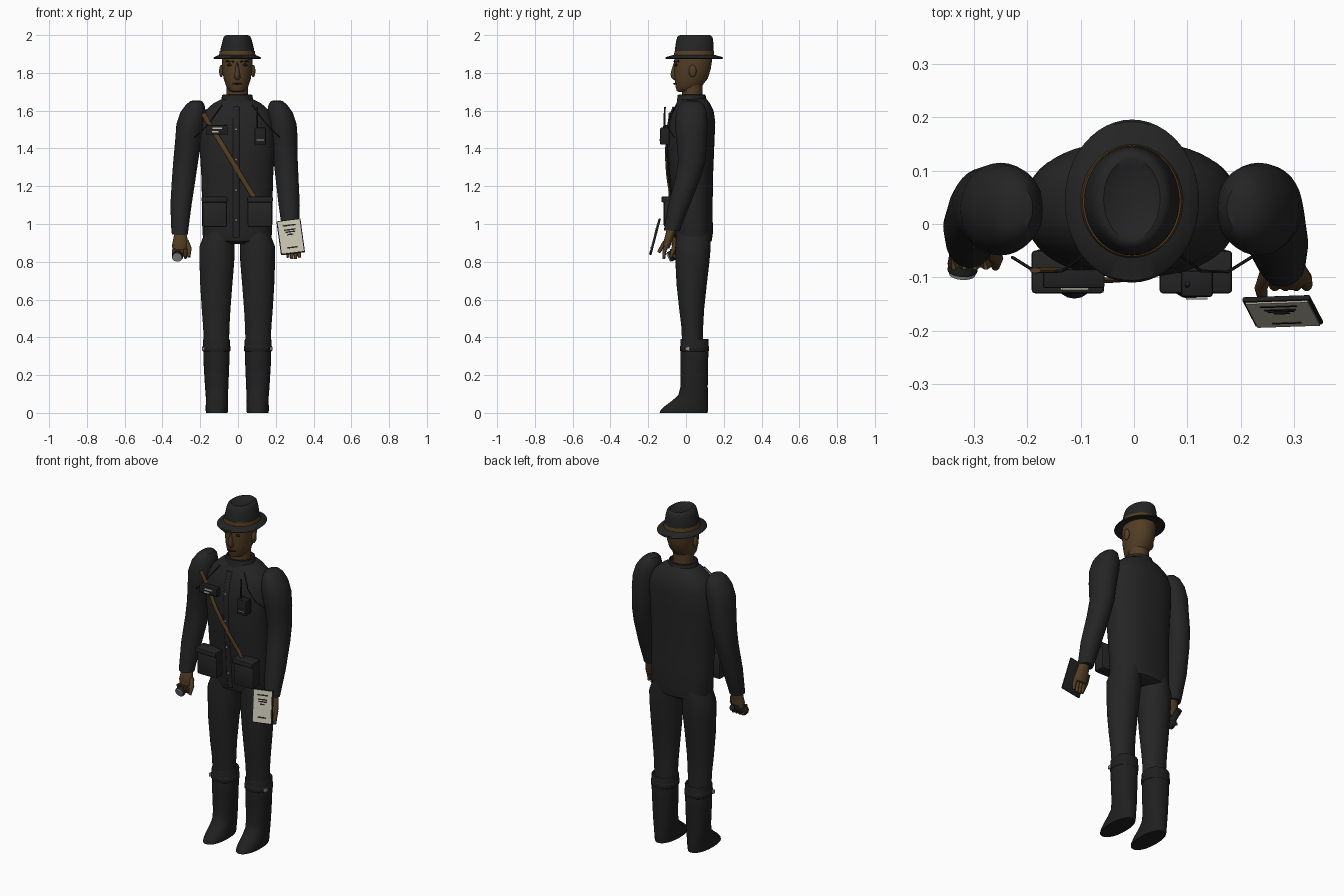
import bpy, bmesh, math
from mathutils import Vector, Matrix

def material(name, r, g, b):
    m = bpy.data.materials.new(name)
    m.diffuse_color = (r, g, b, 1)
    return m

CLOTH = material("black cloth", .018, .018, .018)
LEATHER = material("black leather", .014, .014, .014)
SKIN = material("brown skin", .085, .047, .018)
STRAP = material("brown leather", .095, .05, .016)
METAL = material("grey metal", .3, .3, .3)
PAPER = material("cream paper", .55, .53, .42)
DARK = material("dark eye", .02, .01, .006)

def finish(name, bm, mat, angle=40):
    bmesh.ops.recalc_face_normals(bm, faces=bm.faces)
    me = bpy.data.meshes.new(name)
    bm.to_mesh(me)
    bm.free()
    me.materials.append(mat)
    ob = bpy.data.objects.new(name, me)
    bpy.context.collection.objects.link(ob)
    bpy.ops.object.select_all(action='DESELECT')
    ob.select_set(True)
    bpy.context.view_layer.objects.active = ob
    bpy.ops.object.shade_smooth_by_angle(angle=math.radians(angle))
    return ob

def bridge(name, mat, rings, angle=40):
    bm = bmesh.new()
    vs = [[bm.verts.new(p) for p in ring] for ring in rings]
    n = len(vs[0])
    for a, b in zip(vs, vs[1:]):
        for i in range(n):
            j = (i + 1) % n
            bm.faces.new((a[i], a[j], b[j], b[i]))
    bm.faces.new(vs[0])
    bm.faces.new(vs[-1])
    return finish(name, bm, mat, angle)

# horizontal superellipse sections (z, cx, rx, cy, ry)
def loft(name, mat, secs, power=2, n=32, angle=40):
    rings = []
    for z, cx, rx, cy, ry in secs:
        ring = []
        for i in range(n):
            t = 2 * math.pi * i / n
            c, s = math.cos(t), math.sin(t)
            ring.append((cx + rx * math.copysign(abs(c) ** (2 / power), c),
                         cy + ry * math.copysign(abs(s) ** (2 / power), s), z))
        rings.append(ring)
    return bridge(name, mat, rings, angle)

# tube along points, with radius list or number; flat squeezes it along y
def tube(name, mat, pts, r, n=10, flat=1):
    pts = [Vector(p) for p in pts]
    rs = r if isinstance(r, (list, tuple)) else [r] * len(pts)
    rings = []
    for k, p in enumerate(pts):
        d = (pts[min(k + 1, len(pts) - 1)] - pts[max(k - 1, 0)]).normalized()
        v = Vector((0, 1, 0)) if abs(d.y) < .8 else Vector((0, 0, 1))
        u = d.cross(v).normalized()
        v = u.cross(d)
        rings.append([p + rs[k] * (u * math.cos(a) + v * flat * math.sin(a))
                      for a in (2 * math.pi * i / n for i in range(n))])
    return bridge(name, mat, rings, 50)

def box(name, mat, c, s, rot=Matrix(), bevel=.004):
    bm = bmesh.new()
    bmesh.ops.create_cube(bm, size=1)
    bmesh.ops.scale(bm, vec=s, verts=bm.verts)
    if bevel:
        bmesh.ops.bevel(bm, geom=bm.edges[:], offset=bevel, segments=2, affect='EDGES', profile=.5)
    bm.transform(Matrix.Translation(c) @ rot)
    return finish(name, bm, mat)

def ball(name, mat, c, s, rot=Matrix()):
    bm = bmesh.new()
    bmesh.ops.create_uvsphere(bm, u_segments=20, v_segments=12, radius=1)
    bm.transform(Matrix.Translation(c) @ rot @ Matrix.Diagonal((*s, 1)))
    return finish(name, bm, mat)

MID = -.004

# jacket body
TORSO = [(.895, MID, .12, .045, .07), (.91, MID, .172, .042, .094), (.95, MID, .185, .04, .102),
         (1.1, MID, .186, .035, .106), (1.25, MID, .19, .028, .115), (1.42, MID, .2, .025, .125),
         (1.54, MID, .197, .033, .122), (1.60, MID, .17, .038, .108), (1.64, MID, .125, .038, .088),
         (1.665, MID, .075, .036, .07)]
loft("jacket_body", CLOTH, TORSO, 2.3, 48)

def front(x, z):
    for a, b in zip(TORSO, TORSO[1:]):
        if a[0] <= z <= b[0]:
            t = (z - a[0]) / (b[0] - a[0])
            rx, cy, ry = (a[i] + t * (b[i] - a[i]) for i in (2, 3, 4))
            return cy - ry * max(0, 1 - abs((x - MID) / rx) ** 2.3) ** (1 / 2.3)
    return -.1

loft("collar", CLOTH, [(1.62, MID, .095, .032, .084), (1.65, MID, .086, .03, .078), (1.682, MID, .08, .03, .074),
                       (1.685, MID, .074, .03, .068), (1.66, MID, .07, .03, .065)])
zs = [.93 + .0575 * i for i in range(13)]
tube("front_placket", CLOTH, [(-.01, front(-.01, z) - .004, z) for z in zs], .017, 8, .4)
for z in (1.02, 1.18, 1.34, 1.5):
    ball("jacket_button", METAL, (-.01, front(0, z) - .011, z), (.006, .004, .006))

# hip pockets, shoulder cords
for s in (-1, 1):
    x = MID + s * .12
    box("hip_pocket", CLOTH, (x, -.083, 1.06), (.13, .07, .15), bevel=.01)
    box("pocket_flap", CLOTH, (x, -.09, 1.13), (.136, .08, .03), bevel=.006)
    tube("shoulder_cord", LEATHER, [(MID + s * a, y, z) for a, y, z in
         ((.08, -.05, 1.63), (.13, -.088, 1.56), (.18, -.09, 1.5), (.225, -.062, 1.46))], .003, 6)

# cross-body strap
pts = []
for i in range(13):
    t = i / 12
    x, z = -.185 + .27 * t, 1.585 - .445 * t
    pts.append((x, min(front(x, z), -.075) - .012, z))
tube("cross_strap", STRAP, pts, .013, 8, .4)

# chest name plate with blank bars, radio
box("chest_plate", LEATHER, (-.113, -.103, 1.498), (.115, .035, .05))
box("plate_bar_upper", PAPER, (-.11, -.122, 1.506), (.05, .004, .008), bevel=0)
box("plate_bar_lower", PAPER, (-.12, -.122, 1.488), (.035, .004, .008), bevel=0)
box("radio_body", LEATHER, (.118, -.112, 1.465), (.06, .05, .09), bevel=.006)
box("radio_grille", METAL, (.118, -.14, 1.445), (.04, .004, .004), bevel=0)
tube("radio_antenna", LEATHER, [(.1, -.115, 1.5), (.1, -.112, 1.62)], .005, 8)

# sleeves
LEFT = [(1.655, .212, .012, .03, .015), (1.65, .214, .032, .03, .045), (1.63, .219, .05, .03, .066),
        (1.59, .23, .068, .029, .081), (1.53, .242, .076, .028, .087), (1.45, .253, .071, .03, .082),
        (1.34, .268, .066, .034, .073), (1.25, .278, .063, .025, .066), (1.1, .294, .056, -.005, .057),
        (.97, .3, .045, -.035, .044), (.945, .3, .042, -.04, .042)]
RIGHT = [r for r in LEFT[:6]] + [(1.34, .26, .064, .032, .073), (1.25, .267, .061, .012, .068),
         (1.1, .279, .056, -.037, .057), (1.0, .284, .047, -.066, .046), (.965, .286, .043, -.075, .042)]
for s, secs, nm in ((-1, LEFT, "sleeve_holding_torch"), (1, RIGHT, "sleeve_holding_card")):
    loft(nm, CLOTH, [(z, MID + s * (x - .004 * s), rx, cy, ry) for z, x, rx, cy, ry in secs])

# hand with torch
loft("torch_hand_palm", SKIN, [(.96, -.303, .028, -.035, .026), (.93, -.305, .036, -.045, .026),
                               (.89, -.306, .043, -.05, .026), (.855, -.308, .036, -.05, .022)], n=20)
for i in range(4):
    x = -.338 + .02 * i
    tube("torch_finger", SKIN, [(x, -.045, .88), (x, -.075, .862), (x, -.07, .835), (x, -.045, .82)],
         [.012, .012, .011, .007])
tube("torch_thumb", SKIN, [(-.275, -.045, .91), (-.258, -.065, .87), (-.26, -.08, .825)], [.014, .013, .008])
tube("torch_body", LEATHER, [(-.31, .01, .875), (-.318, -.05, .845), (-.32, -.058, .84), (-.322, -.088, .826)],
     [.017, .018, .027, .028], 20)
tube("torch_lens", METAL, [(-.322, -.087, .8265), (-.3225, -.094, .823)], .025, 20)

# hand with card
loft("card_hand_palm", SKIN, [(.99, .286, .028, -.072, .026), (.945, .287, .036, -.085, .024),
                              (.9, .288, .044, -.098, .022), (.87, .29, .038, -.106, .018)], n=20)
for i in range(4):
    x = .262 + .02 * i
    tube("card_finger", SKIN, [(x, -.1, .895), (x + .002, -.115, .855), (x + .003, -.118, .81 + .008 * abs(i - 1.5))],
         [.012, .011, .008])
tube("card_thumb", SKIN, [(.25, -.09, .93), (.238, -.12, .89), (.242, -.145, .85)], [.014, .012, .009])
v = Vector((-.13, .25, .95)).normalized()
w = v.cross(Vector((1, 0, 0))).normalized() * -1
u = w.cross(v).normalized()
if u.x < 0:
    u = -u
w = u.cross(v)
rot = Matrix((u, v, w)).transposed().to_4x4()
C = Vector((.279, -.163, .932))
box("card_backing", LEATHER, C, (.128, .186, .01), rot, .003)
box("card_page", PAPER, C + w * .006, (.118, .176, .004), rot, 0)
for off, wid in ((.062, .07), (.038, .06), (.026, .05), (.012, .03), (-.06, .055)):
    box("card_blank_bar", LEATHER, C + w * .008 + v * off, (wid, .007, .002), rot, 0)

# trousers, boots and buckles
for s, nm in ((-1, "left"), (1, "right")):
    def side(secs):
        return [(z, MID + s * x, rx, cy, ry) for z, x, rx, cy, ry in secs]
    loft("trouser_leg_" + nm, CLOTH, side([
        (.96, .09, .08, .04, .09), (.88, .107, .093, .037, .094), (.8, .108, .092, .034, .09),
        (.68, .111, .085, .03, .08), (.55, .112, .076, .03, .066), (.46, .111, .07, .033, .058),
        (.36, .11, .066, .035, .055)]))
    loft("boot_" + nm, LEATHER, side([
        (0, .108, .057, -.013, .127), (.012, .108, .059, -.01, .126), (.035, .108, .059, .002, .115),
        (.065, .108, .058, .022, .095), (.095, .108, .059, .038, .078), (.14, .109, .062, .043, .072),
        (.26, .11, .068, .044, .073), (.385, .11, .071, .045, .075), (.392, .11, .068, .045, .072),
        (.375, .11, .064, .045, .068)]), 2.2)
    loft("boot_strap_" + nm, LEATHER, side([(.325, .11, .07, .0445, .074), (.33, .11, .074, .0445, .077),
                                          (.352, .11, .074, .0445, .077), (.357, .11, .07, .0445, .074)]), 2.2)
    box("boot_buckle_" + nm, METAL, (MID + s * .179, .008, .34), (.014, .024, .02), bevel=.003)

# head, neck and face
loft("neck", SKIN, [(1.64, MID, .056, .032, .054), (1.74, MID, .056, .034, .054)])
loft("head", SKIN, [(1.698, MID, .025, .0, .035), (1.705, MID, .042, .003, .052), (1.73, MID, .059, .014, .07),
                    (1.77, MID, .072, .027, .088), (1.82, MID, .08, .034, .097), (1.86, MID, .082, .037, .1),
                    (1.91, MID, .08, .04, .098)], 2.1)
loft("nose", SKIN, [(1.762, MID, .008, -.055, .01), (1.775, MID, .017, -.058, .02), (1.79, MID, .015, -.06, .023),
                    (1.82, MID, .01, -.056, .02), (1.855, MID, .007, -.05, .014)], n=14)
tube("mouth", DARK, [(MID + x, y, 1.742) for x, y in ((-.026, -.05), (0, -.063), (.026, -.05))], [.003, .005, .003], 8)
for s in (-1, 1):
    ball("eye", DARK, (MID + s * .04, -.052, 1.842), (.014, .007, .007))
    tube("eyebrow", DARK, [(MID + s * .018, -.063, 1.86), (MID + s * .058, -.037, 1.862)], .004, 6)
    ball("ear", SKIN, (MID + s * .085, .035, 1.81), (.011, .02, .033))

# hat
loft("hat_brim", CLOTH, [(1.885, MID, .07, .042, .085), (1.874, MID, .122, .042, .15), (1.878, MID, .126, .043, .153),
                         (1.884, MID, .122, .043, .149), (1.896, MID, .094, .043, .105), (1.9, MID, .08, .043, .09)], n=48)
loft("hat_band", STRAP, [(1.888, MID, .097, .043, .107), (1.917, MID, .0925, .043, .104)], n=48)
loft("hat_crown", CLOTH, [(1.888, MID, .093, .043, .104), (1.93, MID, .0875, .044, .102), (1.97, MID, .078, .046, .098),
                          (1.99, MID, .071, .047, .093), (1.998, MID, .062, .047, .085), (2.0, MID, .053, .047, .076),
                          (1.992, MID, .038, .047, .06), (1.988, MID, .01, .047, .02)], n=48)
